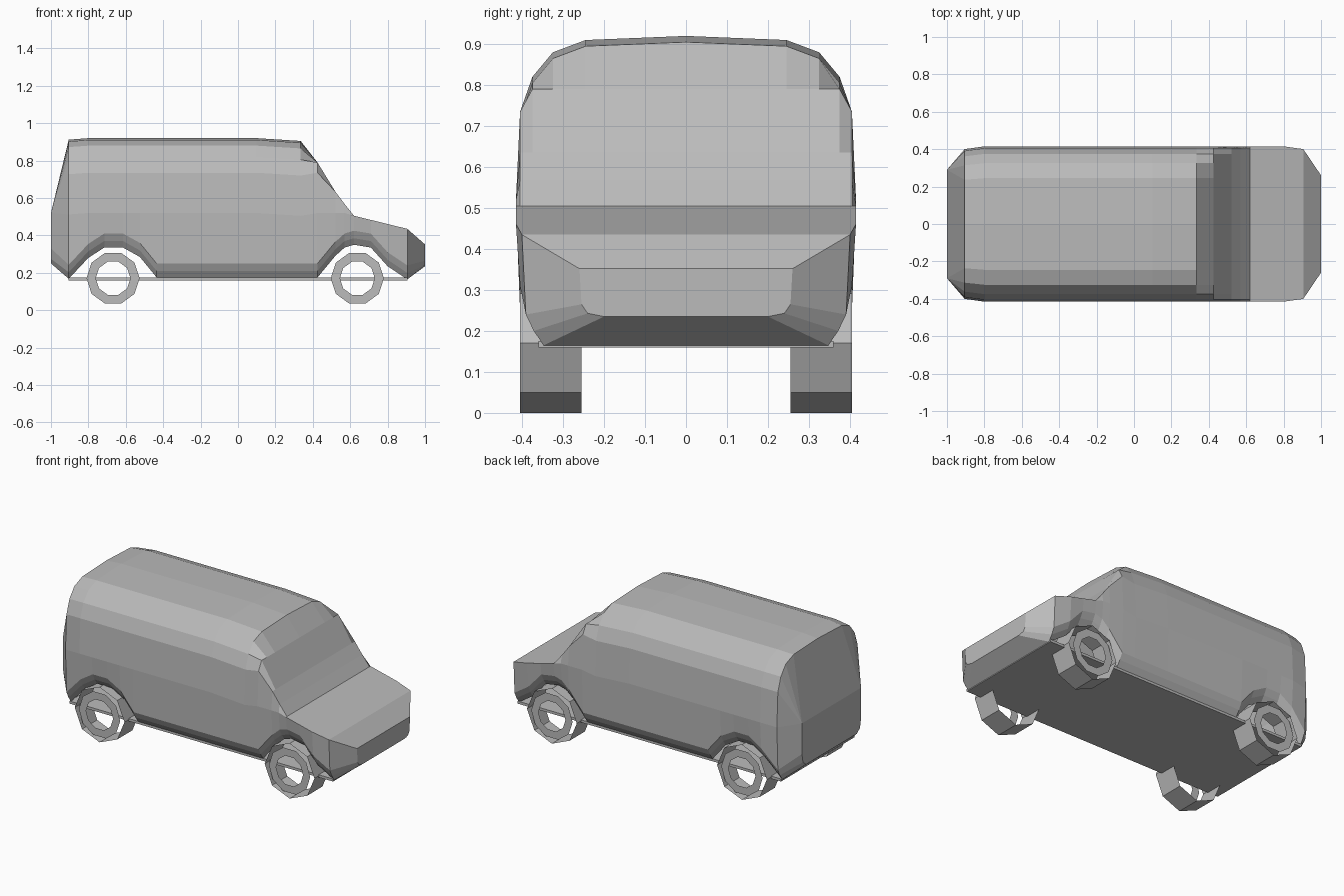
import bpy, bmesh, math

if "Cube" in bpy.data.objects:
    bpy.data.objects.remove(bpy.data.objects["Cube"])

grey = bpy.data.materials.new("body grey")
grey.diffuse_color = (0.5, 0.5, 0.5, 1)
grey.use_nodes = True
grey.node_tree.nodes["Principled BSDF"].inputs["Base Color"].default_value = grey.diffuse_color


def make_object(name, bm):
    bmesh.ops.remove_doubles(bm, verts=bm.verts, dist=0.0005)
    bmesh.ops.recalc_face_normals(bm, faces=bm.faces)
    mesh = bpy.data.meshes.new(name)
    bm.to_mesh(mesh)
    bm.free()
    mesh.materials.append(grey)
    obj = bpy.data.objects.new(name, mesh)
    bpy.context.collection.objects.link(obj)
    return obj


# Body shell: half section from roof centre down to the belt line
UPPER = [(0, .92), (.245, .91), (.325, .88), (.375, .82), (.405, .735), (.415, .52)]
# Tucked-under sill: half width and height above the bottom edge
SILL = [(.405, .075), (.385, .035), (.36, 0)]


def section(bottom, top=1.0, drop=0.0, width=1.0):
    upper = [(y * width, min(z - drop, top)) for y, z in UPPER]
    return upper + [(y * width, bottom + h) for y, h in SILL]


# Stations along the length: the bottom edge rises over the wheel arches
stations = [
    (-1.0, [(0, .52)] + [(.29, .52)] * 5 + [(.29, .33), (.28, .275), (.25, .25)]),
    (-.905, section(.168, drop=.008, width=.965)),
    (-.80, section(.28)), (-.715, section(.335)), (-.615, section(.335)),
    (-.525, section(.285)), (-.435, section(.175)),
    (.10, section(.175)), (.335, section(.175, drop=.015)),
    (.425, section(.175, top=.79)), (.52, section(.29, top=.635)),
    (.57, section(.335, top=.568)), (.62, section(.35, top=.505)),
    (.71, section(.335, top=.483)), (.80, section(.235, top=.461)),
    (.905, section(.165, top=.435, width=.965)),
    (1.0, [(0, .352), (.15, .352), (.20, .352), (.235, .352), (.25, .352), (.26, .352),
           (.255, .265), (.24, .243), (.20, .235)]),
]

bm = bmesh.new()
rings = []
for x, half in stations:
    loop = [(-y, z) for y, z in reversed(half[1:])] + half
    rings.append([bm.verts.new((x, y, z)) for y, z in loop])
for a, b in zip(rings, rings[1:]):
    for i in range(len(a) - 1):
        bm.faces.new((a[i], a[i + 1], b[i + 1], b[i]))
# Close the tail and nose, and the slopes below them
bm.faces.new(rings[0])
bm.faces.new(rings[-1])
for a, b in (rings[:2], rings[-2:]):
    bm.faces.new((a[0], a[-1], b[-1], b[0]))
bmesh.ops.dissolve_degenerate(bm, dist=0.0005, edges=bm.edges)
make_object("van_body", bm)

# Floor plate
bm = bmesh.new()
bmesh.ops.create_cube(bm, size=1)
for v in bm.verts:
    v.co = (v.co.x * 1.81, v.co.y * .72, .168 + v.co.z * .016)
make_object("floor_plate", bm)


def circle(bm, n, radius, cx, y, cz, turn=0.0):
    return [bm.verts.new((cx + radius * math.cos(turn + 2 * math.pi * i / n), y,
                          cz + radius * math.sin(turn + 2 * math.pi * i / n)))
            for i in range(n)]


def bridge(bm, a, b):
    for i in range(len(a)):
        j = (i + 1) % len(a)
        bm.faces.new((a[i], a[j], b[j], b[i]))


# Wheels: open eight-sided tread with a flat ten-sided ring outside
for end, cx in (("rear", -.668), ("front", .638)):
    for side, s in (("right", -1), ("left", 1)):
        bm = bmesh.new()
        bridge(bm, circle(bm, 8, .171, cx, s * .405, .171),
               circle(bm, 8, .171, cx, s * .255, .171))
        make_object(f"{end}_{side}_tread", bm)
        bm = bmesh.new()
        bridge(bm, circle(bm, 10, .142, cx, s * .405, .171),
               circle(bm, 10, .093, cx, s * .405, .171))
        make_object(f"{end}_{side}_wheel_ring", bm)
